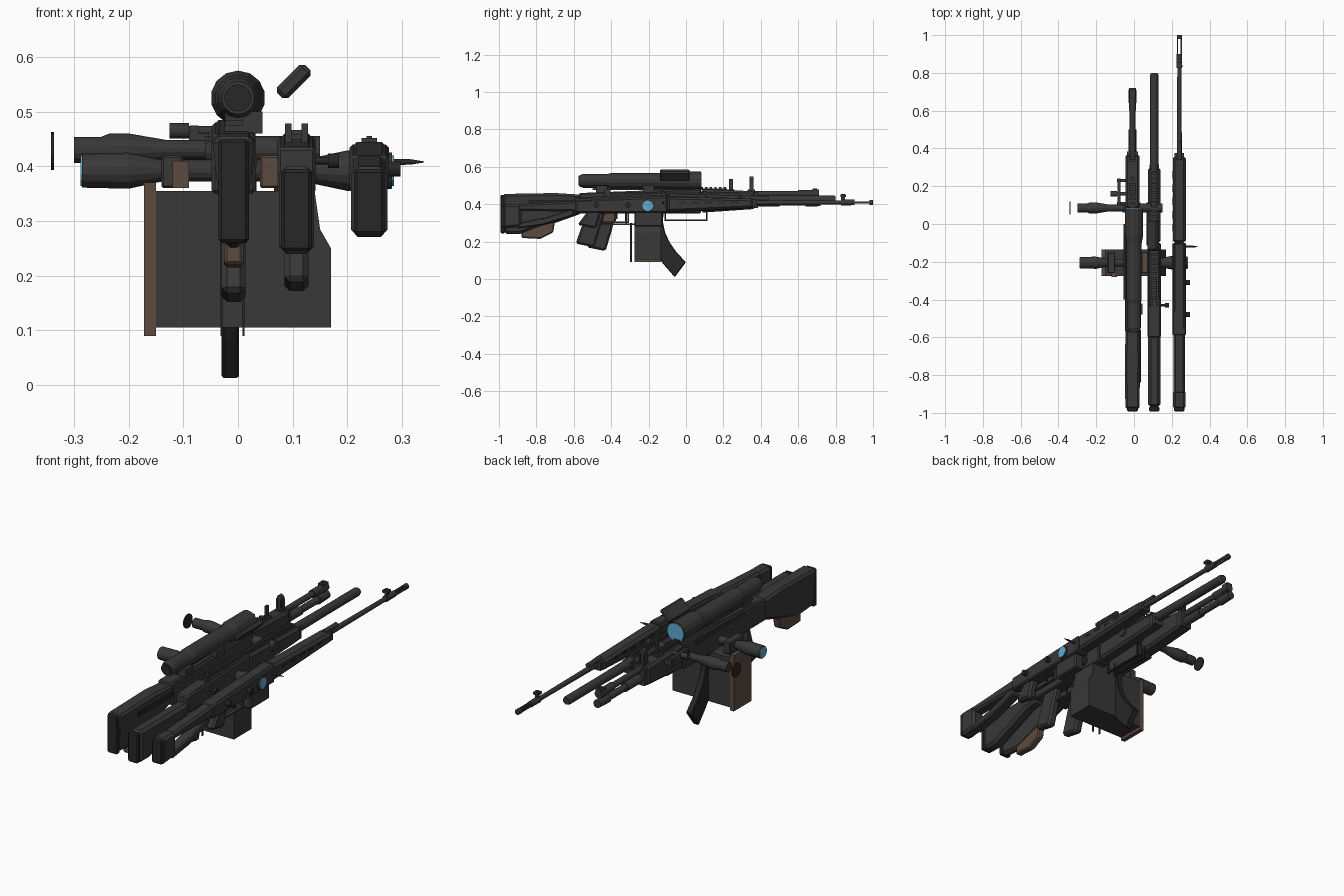
import bpy, bmesh, math
from mathutils import Matrix

cube = bpy.data.objects.get("Cube")
if cube:
    bpy.data.objects.remove(cube)


def material(name, red, green, blue):
    made = bpy.data.materials.new(name)
    made.use_nodes = True
    made.diffuse_color = (red, green, blue, 1)
    made.node_tree.nodes["Principled BSDF"].inputs["Base Color"].default_value = made.diffuse_color
    return made


GUNMETAL = material("gunmetal", .04, .04, .04)
BLACK = material("black steel", .02, .02, .02)
BROWN = material("brown", .11, .07, .05)
BLUE = material("lens blue", .12, .4, .65)


def finish(bm, name, colour, bevel=0):
    bmesh.ops.recalc_face_normals(bm, faces=bm.faces)
    mesh = bpy.data.meshes.new(name)
    bm.to_mesh(mesh)
    bm.free()
    mesh.materials.append(colour)
    part = bpy.data.objects.new(name, mesh)
    bpy.context.collection.objects.link(part)
    if bevel:
        modifier = part.modifiers.new("edge", "BEVEL")
        modifier.width = bevel
        modifier.segments = 1
        modifier.limit_method = "ANGLE"
    return part


def plate(name, outline, x, half, colour=GUNMETAL, bevel=.006, pinch=1):
    """Side outline of (y, z) points extruded across x; pinch narrows its bottom."""
    bm = bmesh.new()
    low = min(z for y, z in outline)
    height = max(z for y, z in outline) - low
    sides = []
    for side in (-half, half):
        corners = []
        for y, z in outline:
            narrow = pinch + (1 - pinch) * (z - low) / height
            corners.append(bm.verts.new((x + side * narrow, y, z)))
        bm.faces.new(corners)
        sides.append(corners)
    bridge(bm, *sides)
    return finish(bm, name, colour, bevel)


def bridge(bm, first, second):
    for i, corner in enumerate(first):
        bm.faces.new((first[i - 1], corner, second[i], second[i - 1]))


def wedge(name, x, half, rear, front, colour=GUNMETAL, bevel=.006, pinch=1):
    """Block running from a rear (y, bottom, top) to a front (y, bottom, top)."""
    (back, low, high), (tip, tip_low, tip_high) = rear, front
    outline = [(back, low), (tip, tip_low), (tip, tip_high), (back, high)]
    return plate(name, outline, x, half, colour, bevel, pinch)


def block(name, x, half, y, length, bottom, top, colour=GUNMETAL, bevel=0):
    """Straight block centred on x and y."""
    back, front = y - length / 2, y + length / 2
    return wedge(name, x, half, (back, bottom, top), (front, bottom, top), colour, bevel)


def tube(name, axis, across, z, rings, colour=GUNMETAL, sides=14):
    """Turned part made of (position, radius) rings along the x or y axis."""
    bm = bmesh.new()
    loops = []
    for along, radius in rings:
        loop = []
        for i in range(sides):
            angle = math.tau * (i + .5) / sides
            out, up = across + radius * math.cos(angle), z + radius * math.sin(angle)
            loop.append(bm.verts.new((along, out, up) if axis == "x" else (out, along, up)))
        loops.append(loop)
    for first, second in zip(loops, loops[1:]):
        bridge(bm, first, second)
    bm.faces.new(loops[0])
    bm.faces.new(loops[-1])
    return finish(bm, name, colour)


def rod(name, axis, across, z, start, end, radius, colour=GUNMETAL):
    return tube(name, axis, across, z, [(start, radius), (end, radius)], colour)


def rail(name, x, half, start, end, z):
    """Accessory rail with evenly spaced teeth."""
    length = end - start
    block(name, x, half, start + length / 2, length, z - .01, z)
    count = round(length * 40)
    for i in range(count):
        y = start + (i + .5) * length / count
        block(name + "_tooth", x, half, y, length / count / 2, z, z + .008)


def grip(name, x, y, bottom, top):
    """Raked pistol grip with a stepped front, trigger guard and trigger."""
    outline = [(y, top), (y - .06, bottom + .02), (y + .04, bottom), (y + .07, bottom + .1), (y + .1, top)]
    plate(name, outline, x, .022, bevel=.01)
    floor = top - .07
    block(name + "_guard", x, .008, y + .14, .14, floor, floor + .007)
    block(name + "_guard_front", x, .008, y + .21, .008, floor, top)
    block(name + "_trigger", x, .004, y + .15, .01, floor + .02, top, BLACK)


def body(name, x, half, rear, middle, front, bottom, top):
    """Receiver and tapering handguard."""
    wedge(name + "_receiver", x, half, (rear, bottom, top - .02), (middle, bottom, top))
    wedge(name + "_rear_cover", x, half - .008, (rear, top - .03, top - .02), (middle, top - .02, top + .005))
    wedge(name + "_handguard", x, half - .002, (middle, bottom + .005, top),
          (front, bottom + .025, top - .01), bevel=.012)
    block(name + "_handguard_cap", x, half - .01, front, .03, bottom + .03, top - .015)


def butt_pad(name, x, bottom, top):
    block(name, x, .028, -.98, .025, bottom, top, BLACK, .006)


# First rifle: tapered stock with brown underside
X1 = -.008
plate("first_stock", [(-.98, .26), (-.86, .25), (-.7, .3), (-.56, .35), (-.54, .45), (-.7, .46), (-.98, .455)],
      X1, .04, bevel=.012, pinch=.45)
plate("first_stock_underside", [(-.88, .22), (-.78, .215), (-.71, .25), (-.7, .31), (-.88, .27)], X1, .018, BROWN)
butt_pad("first_butt_pad", X1, .26, .45)
body("first", X1, .04, -.57, .08, .37, .35, .48)
grip("first_grip", X1, -.47, .15, .36)
wedge("grip_inlay", X1, .027, (-.45, .29, .36), (-.38, .3, .36), BROWN)
tube("first_barrel", "y", X1, .41, [(.36, .022), (.5, .022), (.5, .017), (.64, .017), (.64, .023), (.72, .02)])
tube("first_gas_tube", "y", X1, .455, [(.36, .015), (.6, .015), (.6, .02), (.71, .02)])
rail("first_top_rail", X1, .016, -.5, .22, .485)
rail("first_side_rail", -.045, .01, -.4, 0, .455)

# Sights along the first rifle
for y, top in ((.24, .535), (.35, .53), (.69, .485)):
    block("sight_post", X1, .006, y, .02, .44, top)
    block("sight_base", X1, .016, y, .04, .44, .48)
rod("sight_ring", "y", X1, .535, .34, .36, .014)
for side in (-1, 1):
    block("sight_wing", X1 + side * .014, .003, .35, .02, .48, .53)
block("stock_strap", .033, .003, -.7, .28, .4, .42, BLACK)

# Curved magazine swept along an arc
rear_edge, front_edge = [], []
for i in range(6):
    t = i / 5
    drop, swing = .36 - .33 * t, -.23 + .17 * t * t
    rear_edge.append((swing, drop - .02 * t))
    front_edge.append((swing + .11 - .05 * t, drop + .06 * t))
plate("curved_magazine", rear_edge + front_edge[::-1], X1 - .006, .016, BLACK, .004)

# Large scope with mounts
tube("main_scope", "y", 0, .525, [(-.57, .03), (-.55, .037), (-.42, .037), (-.4, .042), (-.1, .042),
                                  (-.06, .05), (.08, .05)])
rod("main_lens", "y", 0, .525, .08, .084, .046, BLUE)
rod("main_eyepiece", "y", 0, .525, -.574, -.57, .025, BLACK)
for y in (-.45, -.2):
    block("scope_mount", .01, .035, y, .06, .46, .5)
tube("mount_knob", "x", .16, .465, [(-.125, .014), (-.09, .014), (-.09, .009), (-.02, .009)])
block("rail_bracket", -.08, .008, .17, .14, .43, .475)
for y in (.11, .23):
    block("bracket_arm", -.06, .03, y, .015, .44, .46)

# Angled cover beside the scope
cover = block("angled_cover", 0, .036, 0, .16, -.014, .014, GUNMETAL, .007)
cover.matrix_world = Matrix.Translation((.102, -.06, .555)) @ Matrix.Rotation(-math.pi / 4, 4, "Y")

# Two scopes lying crosswise
tube("front_cross_scope", "x", .085, .43, [(-.3, .024), (-.25, .024), (-.235, .03), (-.2, .03), (-.13, .018),
                                           (-.06, .018), (-.06, .025), (.15, .025)])
rod("front_cross_cap", "x", .085, .428, -.342, -.336, .035, BLACK)
rod("front_cross_turret", "y", -.04, .44, .06, .11, .018)
tube("rear_cross_scope", "x", -.205, .392, [(-.285, .031), (-.2, .033), (-.14, .02), (.12, .02),
                                            (.2, .037), (.282, .033)])
for end in (-.288, .281):
    rod("cross_lens", "x", -.205, .392, end, end + .004, .028, BLUE)
for x, colour in ((-.12, GUNMETAL), (.06, BROWN)):
    block("scope_clamp", x, .02, -.205, .11, .36, .42, colour, .004)
block("clamp_block", -.105, .015, -.26, .04, .36, .41, BROWN)

# Wide ammunition box with a chamfered corner and brown end
bm = bmesh.new()
ends = []
for y in (-.275, -.135):
    outline = [(-.15, .105), (.17, .105), (.17, .25), (.15, .285), (.14, .355), (-.15, .355)]
    ends.append([bm.verts.new((x, y, z)) for x, z in outline])
    bm.faces.new(ends[-1])
bridge(bm, *ends)
finish(bm, "ammo_box", GUNMETAL)
block("ammo_box_end", -.161, .011, -.205, .14, .09, .37, BROWN)
for x in (-.03, .01):
    block("box_latch", x, .002, -.295, .01, .09, .3, BLACK)

# Second rifle: solid stock
X2 = .107
plate("second_stock", [(-.97, .24), (-.89, .24), (-.66, .33), (-.58, .34), (-.58, .4), (-.97, .4)],
      X2, .032, bevel=.014)
butt_pad("second_butt_pad", X2, .245, .395)
body("second", X2, .035, -.6, -.1, .3, .35, .455)
grip("second_grip", X2, -.53, .17, .36)
tube("second_barrel", "y", X2, .425, [(.28, .024), (.55, .022), (.79, .022), (.8, .018)])
rail("second_top_rail", X2, .014, -.4, .28, .458)
for side in (-1, 1):
    block("rear_sight_ear", X2 + side * .015, .006, -.42, .03, .44, .478)
tube("second_bolt_handle", "x", -.43, .41, [(.13, .007), (.165, .007), (.165, .013), (.185, .013)], BLACK)

# Third rifle: open skeleton stock
X3 = .24
wedge("third_butt", X3, .033, (-.98, .27, .4), (-.88, .28, .4), bevel=.012)
wedge("third_stock_top", X3, .03, (-.9, .365, .4), (-.56, .36, .42), bevel=.01)
wedge("third_stock_bottom", X3, .027, (-.9, .27, .3), (-.76, .29, .33))
wedge("third_stock_sweep", X3, .027, (-.78, .285, .32), (-.6, .34, .38))
butt_pad("third_butt_pad", X3, .275, .395)
body("third", X3, .036, -.59, -.1, .36, .355, .44)
grip("third_grip", X3, -.52, .27, .37)
block("third_magazine", X3, .025, -.2, .15, .28, .37, GUNMETAL, .006)
for i in range(5):
    block("handguard_vent", X3, .036, -.02 + i * .07, .04, .405, .415, BLACK)

# Long barrel with front sight and pronged muzzle
tube("third_barrel", "y", X3, .41, [(.34, .014), (.83, .011), (.83, .016), (.9, .015)])
rod("third_gas_tube", "y", X3, .43, .34, .44, .012)
block("front_sight", X3, .005, .84, .02, .41, .455)
block("front_sight_hood", X3, .014, .84, .03, .44, .452)
for side in (-1, 1):
    block("muzzle_prong", X3 + side * .01, .003, .94, .1, .404, .416)
rod("muzzle_ring", "y", X3, .41, .98, 1, .014)
tube("third_bolt_handle", "x", -.12, .408, [(.26, .006), (.315, .005), (.34, .001)], BLACK)
for y in (-.48, -.31):
    rod("side_knob", "x", y, .395, .27, .297, .014, BLACK)

# Folded wire support below the handguards
for x in (.03, .07):
    block("support_bar", x, .004, 0, .22, .31, .318, BLACK)
    for y in (-.11, .11):
        block("support_leg", x, .004, y, .008, .31, .38, BLACK)
